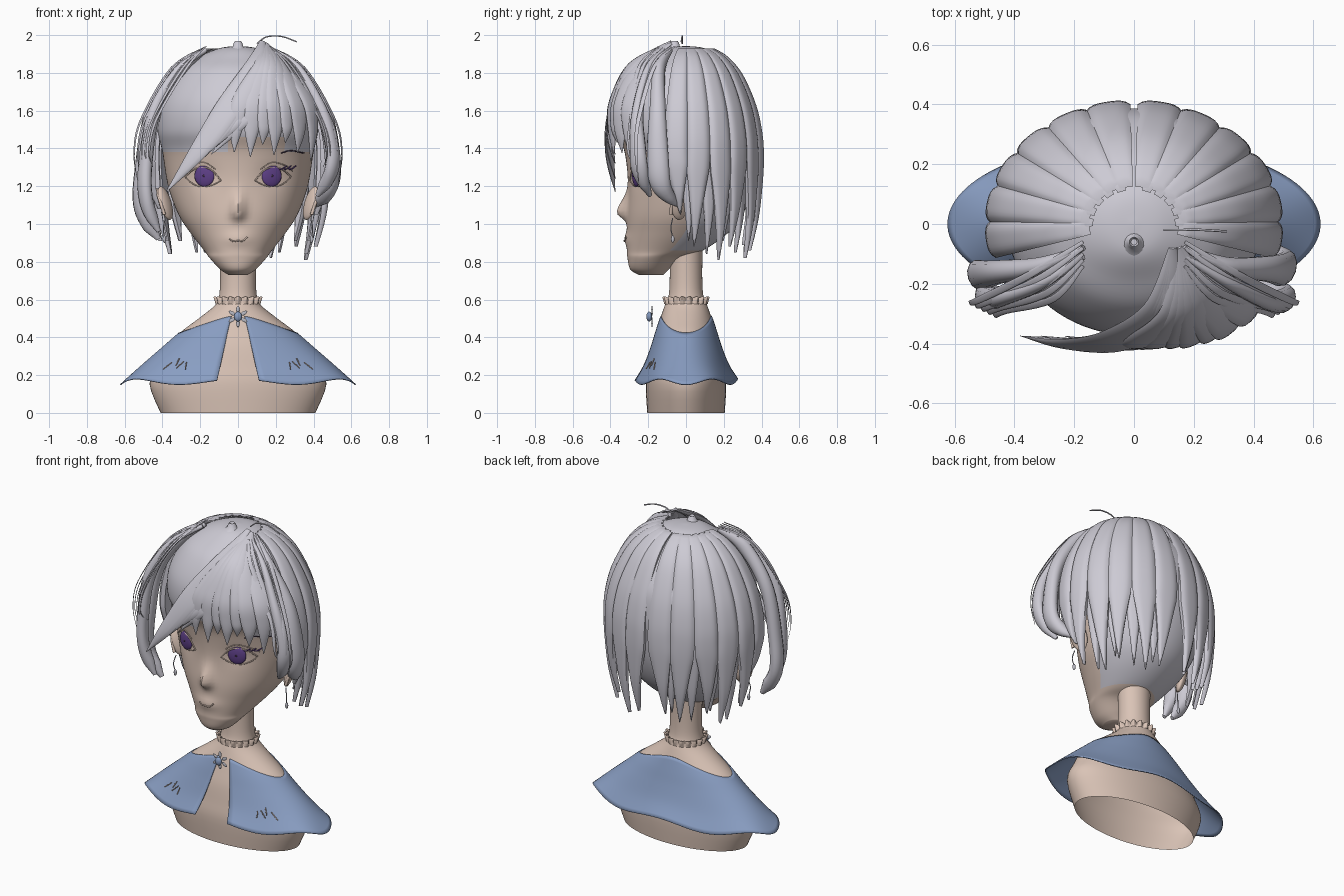
import bpy, bmesh
from math import sin, cos, pi, exp, sqrt, radians
from mathutils import Vector

cube = bpy.data.objects.get("Cube")
if cube:
    bpy.data.objects.remove(cube)


def material(name, r, g, b):
    m = bpy.data.materials.new(name)
    m.use_nodes = True
    m.diffuse_color = (r, g, b, 1)
    m.node_tree.nodes["Principled BSDF"].inputs["Base Color"].default_value = (r, g, b, 1)
    return m


HAIR = material("silver lilac hair", .61, .595, .66)
SKIN = material("warm skin", .70, .55, .47)
BLUE = material("dusty blue cloth", .25, .34, .54)
PURPLE = material("violet iris", .11, .05, .24)
DARK = material("dark plum line", .05, .03, .06)
SILVER = material("pale silver", .5, .5, .56)


def catmull(pts, n):
    """Smooth samples through points of any dimension."""
    p = [pts[0]] + list(pts) + [pts[-1]]
    out = []
    for i in range(1, len(p) - 2):
        for k in range(n):
            t = k / n
            out.append(tuple(.5 * (2 * b + (c - a) * t + (2 * a - 5 * b + 4 * c - d) * t * t
                                   + (3 * b - a - 3 * c + d) * t ** 3)
                             for a, b, c, d in zip(*p[i - 1:i + 3])))
    return out + [tuple(pts[-1])]


def finish(ob, *mats, angle=50):
    for m in mats:
        ob.data.materials.append(m)
    bpy.ops.object.select_all(action="DESELECT")
    ob.select_set(True)
    bpy.context.view_layer.objects.active = ob
    bpy.ops.object.shade_smooth_by_angle(angle=radians(angle))
    return ob


def loft(name, rings, *mats, closed=True, caps=True, angle=50):
    n = len(rings[0])
    verts = [tuple(v) for r in rings for v in r]
    faces = [(i * n + k, i * n + (k + 1) % n, (i + 1) * n + (k + 1) % n, (i + 1) * n + k)
             for i in range(len(rings) - 1) for k in range(n if closed else n - 1)]
    if caps:
        last = (len(rings) - 1) * n
        faces += [tuple(reversed(range(n))), tuple(range(last, last + n))]
    me = bpy.data.meshes.new(name)
    me.from_pydata(verts, [], faces)
    bm = bmesh.new()
    bm.from_mesh(me)
    bmesh.ops.recalc_face_normals(bm, faces=bm.faces)
    bm.to_mesh(me)
    bm.free()
    ob = bpy.data.objects.new(name, me)
    bpy.context.collection.objects.link(ob)
    return finish(ob, *mats, angle=angle)


def tube(name, pts, radius, mat):
    cu = bpy.data.curves.new(name, "CURVE")
    cu.dimensions = "3D"
    cu.bevel_depth, cu.bevel_resolution, cu.use_fill_caps = radius, 1, True
    pts = catmull(pts, 6)
    sp = cu.splines.new("POLY")
    sp.points.add(len(pts) - 1)
    for q, p in zip(sp.points, pts):
        q.co = (*p, 1)
    cu.materials.append(mat)
    ob = bpy.data.objects.new(name, cu)
    bpy.context.collection.objects.link(ob)


def ball(name, loc, scale, mat, rot=(0, 0, 0)):
    bpy.ops.mesh.primitive_uv_sphere_add(segments=24, ring_count=14, location=loc, rotation=rot)
    ob = bpy.context.object
    ob.name, ob.scale = name, scale
    return finish(ob, mat)


def lock(name, path, widths, thick, n=8):
    """Flattened hair lock swept along a path, its flat side facing the skull."""
    pts = [Vector(p) for p in catmull(path, n)]
    ws = catmull([(w,) for w in widths], n)
    rings = []
    for i, p in enumerate(pts):
        t = (pts[min(i + 1, len(pts) - 1)] - pts[max(i - 1, 0)]).normalized()
        out = p - Vector((0, 0, 1.4))
        out = (out - t * out.dot(t)).normalized()
        side = t.cross(out)
        w = max(ws[i][0], .002)
        th = thick * min(1, w / .03)
        rings.append([p + side * w * cos(a * pi / 6) + out * th * sin(a * pi / 6) for a in range(12)])
    return loft(name, rings, HAIR)


# Head: height, half width, front, back
HEAD = catmull([(.73, .05, -.25, -.12), (.76, .095, -.295, -.09), (.82, .15, -.31, -.02),
                (.86, .18, -.312, .09), (.95, .25, -.312, .22), (1.05, .315, -.312, .3),
                (1.2, .37, -.305, .355), (1.38, .4, -.325, .38), (1.5, .425, -.37, .385),
                (1.65, .405, -.36, .36), (1.8, .315, -.28, .27), (1.88, .215, -.18, .19),
                (1.93, .1, -.1, .1), (1.942, .01, -.01, .01)], 6)


def face_bump(x, z):
    nose = .055 * exp(-(x / .035) ** 2) * exp(-((z - 1.06) / (.09 if z > 1.06 else .035)) ** 2)
    lips = .014 * exp(-(x / .07) ** 2 - ((z - .92) / .035) ** 2)
    sockets = .014 * exp(-((abs(x) - .18) / .08) ** 2 - ((z - 1.25) / .06) ** 2)
    return sockets - nose - lips


def face_y(x, z):
    _, rx, f, b = min(HEAD, key=lambda r: abs(r[0] - z))
    return (f + b) / 2 - (b - f) / 2 * sqrt(max(0, 1 - (x / rx) ** 2)) + face_bump(x, z)


COLS = 96
rings = []
for z, rx, f, b in HEAD:
    ring = []
    for k in range(COLS):
        a = 2 * pi * k / COLS
        x = rx * sin(a)
        front = cos(a) > .2
        ring.append((x, (f + b) / 2 - (b - f) / 2 * cos(a) + (face_bump(x, z) if front else 0), z))
    rings.append(ring)
head = loft("head", rings, SKIN, HAIR)
for i, p in enumerate(head.data.polygons):
    col = i % COLS
    back = COLS * .27 < col < COLS * .73
    parting = p.center.y < 0 and -.06 < p.center.x < .25
    if p.center.z > (1.46 if parting else 1.38) or (back and p.center.z > .86):
        p.material_index = 1

# Facial features and ears, mirrored
for s, side in ((1, "left"), (-1, "right")):
    def on_face(pts, lift=.004):
        return [(s * x, face_y(x, z) - lift, z) for x, z in pts]
    y = face_y(.18, 1.255)
    ball(side + "_iris", (s * .178, y - .008, 1.255), (.055, .016, .057), PURPLE, (0, 0, s * .3))
    ball(side + "_pupil", (s * .181, y - .022, 1.255), (.006, .004, .007), DARK, (0, 0, s * .3))
    tube(side + "_upper_lid", on_face([(.09, 1.23), (.14, 1.285), (.19, 1.3), (.24, 1.285), (.28, 1.25)]), .004, SKIN)
    tube(side + "_lower_lid", on_face([(.09, 1.23), (.14, 1.205), (.2, 1.198), (.25, 1.22), (.28, 1.25)]), .003, SKIN)
    tube(side + "_lid_crease", on_face([(.12, 1.29), (.18, 1.325), (.25, 1.31), (.29, 1.28)]), .003, SKIN)
    ball(side + "_ear", (s * .385, -.035, 1.11), (.026, .05, .092), SKIN, (.15, s * .25, s * .5))
    tube(side + "_ear_rim", [(s * .39, -.08, 1.05), (s * .415, -.07, 1.13), (s * .43, -.03, 1.18),
                             (s * .425, .01, 1.14)], .009, SKIN)
    tube(side + "_earring_chain", [(s * .385, -.07, 1.03), (s * .395, -.08, .98), (s * .39, -.07, .93)], .003, SILVER)
    ball(side + "_earring_drop", (s * .39, -.07, .92), (.009, .009, .02), SILVER)
for x in (.235, .26, .285):
    tube("left_lash", [(x + dx, face_y(x + dx, z) - .012, z) for dx, z in
                       ((-.015, 1.29), (0, 1.292), (.022, 1.308))], .0035, PURPLE)
tube("left_brow", [(x, face_y(x, z) - .004, z) for x, z in ((.23, 1.375), (.28, 1.388), (.35, 1.375))], .0035, DARK)
tube("mouth", [(x, face_y(x, z) - .002, z) for x, z in
               ((-.045, .92), (-.025, .908), (0, .912), (.025, .91), (.05, .932))], .004, SKIN)

# Neck and shoulders, open underneath
BODY = catmull([(0, .41, .205), (.15, .468, .213), (.25, .43, .2), (.35, .375, .183), (.43, .3, .159),
                (.5, .208, .136), (.57, .122, .112), (.62, .1, .092), (.72, .095, .086), (.9, .1, .088)], 4)
loft("bust", [[(rx * sin(k * pi / 32), -ry * cos(k * pi / 32), z) for k in range(64)] for z, rx, ry in BODY], SKIN,
     caps=False)

# Ruffled choker
loft("choker", [[((r + w * cos(18 * a)) * sin(a) * 1.05, -(r + w * cos(18 * a)) * cos(a), z + w * .4 * cos(18 * a))
                 for a in (2 * pi * k / 144 for k in range(144))]
                for z, r, w in ((.575, .112, .003), (.59, .112, .007), (.607, .114, .011),
                                (.613, .11, .011), (.6, .1, .004))], SKIN, caps=False)

# Open-front cape with a wavy hem
CAPE = catmull([(.56, .14, .12), (.5, .214, .142), (.43, .307, .165), (.35, .4, .19), (.25, .52, .228),
                (.16, .632, .28)], 8)


def cape_point(a, z, drop=0):
    i = max([j for j, r in enumerate(CAPE[:-1]) if r[0] >= z] or [0])
    p, q = CAPE[i], CAPE[i + 1]
    t = (p[0] - z) / (p[0] - q[0])
    return ((p[1] + (q[1] - p[1]) * t) * sin(a), -(p[2] + (q[2] - p[2]) * t) * cos(a), z - drop)


rings = []
for i in range(19):
    t = i / 18
    ring = []
    for k in range(97):
        a = .18 + (2 * pi - .36) * k / 96
        top = .47 + .045 * cos(2 * a)
        ring.append(cape_point(a, top + (.166 - top) * t, -.015 * cos(6 * a) * t ** 3))
    rings.append(ring)
cape = loft("cape", rings, BLUE, closed=False, caps=False)
mod = cape.modifiers.new("cloth_thickness", "SOLIDIFY")
mod.thickness = .006

# Cape stitching
for s in (1, -1):
    for a, z, d in ((.56, .25, .02), (.64, .255, -.015), (.7, .27, .012), (.8, .25, -.02)):
        tube("stitch", [tuple(Vector(cape_point(s * (a + u * d), z + u * .018)) + Vector((0, -.008, 0)))
                        for u in (-1, 0, 1)], .003, SKIN)

# Flower brooch
ball("brooch_gem", (0, -.195, .51), (.021, .015, .026), BLUE)
for k in range(6):
    a = k * pi / 3 + pi / 6
    ball("brooch_petal", (.036 * cos(a), -.18, .51 + .036 * sin(a)), (.02, .004, .01), SILVER, (0, -a, 0))

# Back hair: radial fraction and height from crown to tips
SHELL = catmull([(.36, 1.93), (.54, 1.885), (.73, 1.79), (.9, 1.63), (.98, 1.48), (1, 1.35),
                 (.985, 1.2), (.94, 1.02), (.85, .85)], 4)


def back_lock(name, mid, half, tip, scale, taper, lean=0):
    rings = []
    for i, (f, z) in enumerate(SHELL):
        t = i / (len(SHELL) - 1)
        if z < 1.35:
            z = 1.35 - (1.35 - z) * (1.35 - tip) / .5
        w = half * min(1, max(.02, (1 - t) / taper)) ** .85
        m = mid + lean * max(0, t - .6)
        cut = .045 * min(1, (1 - t) / .3 + .1)
        us = [j / 5 - 1 for j in range(11)]
        edge = [(m + u * w, f * scale * (.975 + .035 * (1 - u ** 4))) for u in us]
        edge += [(m + u * w * .96, f * scale * .965 - cut) for u in reversed(us)]
        rings.append([(.495 * r * sin(a), .412 * r * cos(a), z) for a, r in edge])
    loft(name, rings, HAIR, angle=40)


TIPS = (.86, .82, .88, .81, .88, 1.05)
step = radians(17.5)
for s, side in ((1, "left"), (-1, "right")):
    for k, tip in enumerate(TIPS):
        back_lock(side + "_back_lock", s * (step * (k + .5) + .025), step * .5, tip + (.03 if s < 0 else 0), 1, .32,
                  s * .12 * (-1) ** k)
        if k < 5:
            back_lock(side + "_under_lock", s * step * (k + 1), step * .36, tip + .03, .925, .25)


# Fringe: uneven spikes over the forehead, then the long sweep
def arc(q):
    return -.405 * sqrt(1 - (abs(q) / .52) ** 2.7)


for x, tip, w in ((-.02, 1.38, .05), (.065, 1.355, .055), (.13, 1.42, .045), (.19, 1.365, .055),
                  (.25, 1.43, .045), (.315, 1.375, .06), (.385, 1.33, .055)):
    lock("fringe_spike", [(.15, -.08, 1.955), (.13 + x * .3, arc(x) * .72, 1.84), (.04 + x * .85, arc(x) * .96, 1.66),
                          (x + .01, arc(x), 1.52), (x, arc(x) * .97, tip)], [.012, .04, w, w * .8, .002], .014)
for dx, dz, w in ((0, 0, .07), (.07, .07, .06), (.15, .15, .055), (.24, .2, .05)):
    lock("swept_fringe", [(.13, -.08, 1.965), (.08 + dx * .2, -.28, 1.83), (-.05 + dx * .5, -.385, 1.62),
                          (-.2 + dx * .8, -.405, 1.4 + dz * .6), (-.38 + dx, -.375, 1.17 + dz)],
         [.015, .05, w, w * .75, .002], .013)

# Side locks framing the face
lock("right_side_lock", [(-.17, -.11, 1.92), (-.31, -.2, 1.82), (-.44, -.245, 1.6), (-.49, -.25, 1.32),
                         (-.485, -.245, 1.12), (-.42, -.23, .96)], [.01, .02, .03, .045, .045, .01], .035)
lock("right_inner_lock", [(-.17, -.08, 1.92), (-.31, -.14, 1.82), (-.45, -.16, 1.6), (-.505, -.17, 1.3),
                          (-.51, -.17, 1.08), (-.42, -.16, .92)], [.01, .03, .04, .05, .05, .01], .04)
lock("left_side_lock", [(.17, -.11, 1.93), (.32, -.2, 1.82), (.44, -.255, 1.6), (.5, -.255, 1.4),
                        (.49, -.24, 1.27), (.42, -.19, 1.15)], [.01, .02, .03, .045, .045, .01], .035)
lock("left_inner_lock", [(.17, -.08, 1.92), (.31, -.14, 1.82), (.45, -.15, 1.6), (.5, -.15, 1.36),
                         (.49, -.13, 1.2), (.41, -.04, 1.1)], [.01, .03, .045, .06, .055, .01], .04)

# Loose strands, stray curl and crown knot
for s in (1, -1):
    for k in range(5):
        d = k * .02
        lock("loose_strand", [(s * .17, -.06 - d, 1.94), (s * (.35 - d), -.17 - d, 1.83), (s * (.51 - d), -.25 - d / 2, 1.56),
                              (s * (.55 - d), -.265 - d / 2, 1.38), (s * (.53 - d), -.25, 1.22 + d)],
             [.006, .012, .012, .008, .002], .006)
tube("stray_curl", [(.1, -.02, 1.955), (.15, -.02, 1.99), (.23, -.02, 1.993), (.31, -.025, 1.965)], .004, HAIR)
loft("crown_knot", [[(r * cos(k * pi / 8), -.06 + r * sin(k * pi / 8), z) for k in range(16)]
                    for r, z in ((.05, 1.925), (.028, 1.94), (.022, 1.96), (.016, 1.968), (.01, 1.955))], HAIR)
